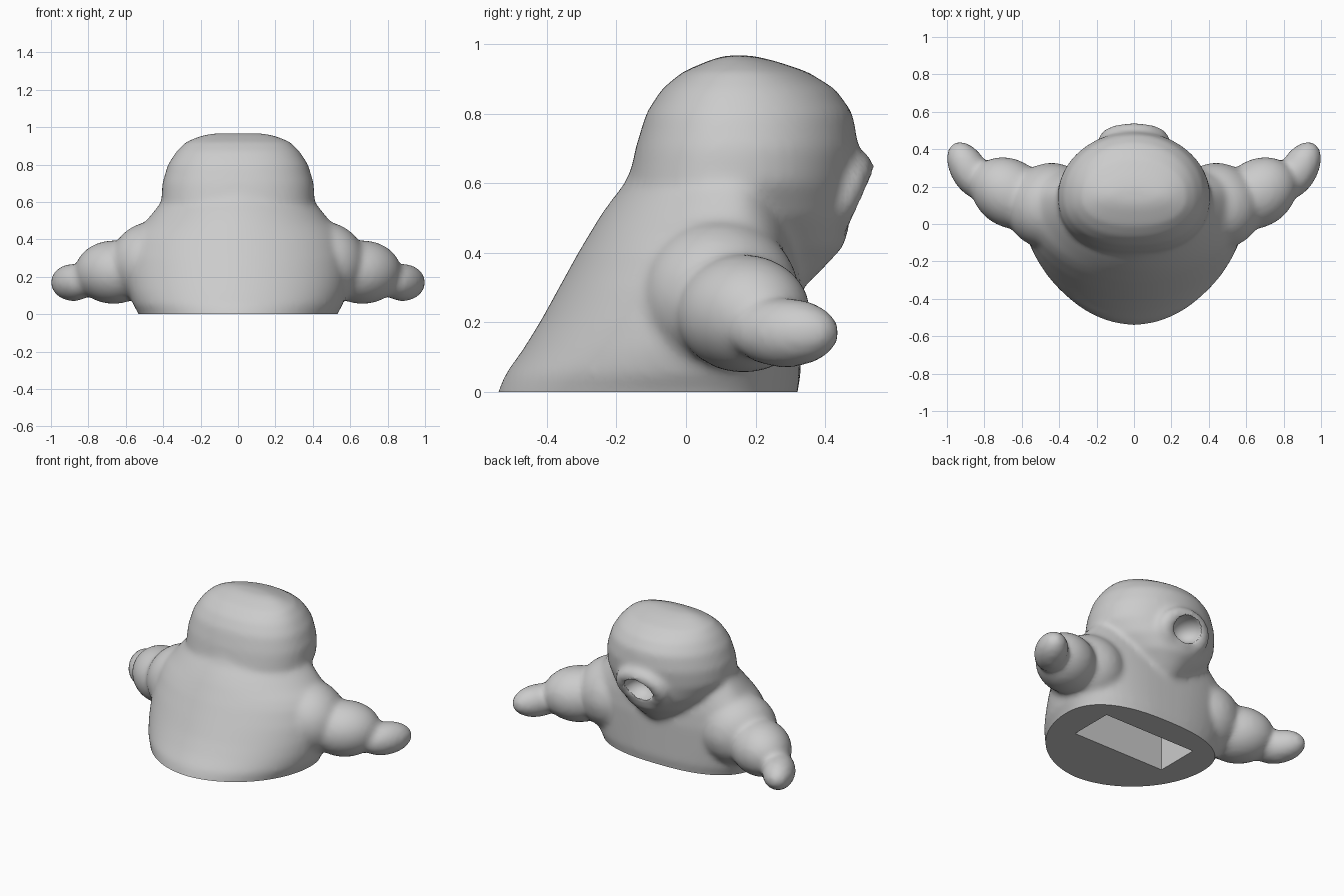
import bpy, bmesh, math
from mathutils import Matrix, Vector

old = bpy.data.objects.get("Cube")
if old:
    bpy.data.objects.remove(old, do_unlink=True)

grey = bpy.data.materials.new("plain grey")
grey.use_nodes = True
grey.diffuse_color = (0.6, 0.6, 0.6, 1)
grey.node_tree.nodes["Principled BSDF"].inputs["Base Color"].default_value = (0.6, 0.6, 0.6, 1)


def make_object(name, bm):
    bmesh.ops.recalc_face_normals(bm, faces=bm.faces)
    mesh = bpy.data.meshes.new(name)
    bm.to_mesh(mesh)
    bm.free()
    mesh.materials.append(grey)
    obj = bpy.data.objects.new(name, mesh)
    bpy.context.collection.objects.link(obj)
    return obj


def spow(v, p):
    return math.copysign(abs(v) ** p, v)


def add_loft(bm, sections, front_power, back_power, n=64):
    """Closed skin through rounded rings: height, front y, back y, half width, middle y."""
    rings = []
    for z, front, back, width, mid in sections:
        ring = []
        for i in range(n):
            a = 2 * math.pi * i / n
            c, s = math.cos(a), math.sin(a)
            p = back_power if s > 0 else front_power
            depth = back - mid if s > 0 else mid - front
            ring.append(bm.verts.new((width * spow(c, p), mid + depth * spow(s, p), z)))
        rings.append(ring)
    for lower, upper in zip(rings, rings[1:]):
        for i in range(n):
            j = (i + 1) % n
            bm.faces.new((lower[i], lower[j], upper[j], upper[i]))
    bm.faces.new(rings[0][::-1])
    bm.faces.new(rings[-1])


def add_ellipsoid(bm, centre, radii, turn=0):
    m = (Matrix.Translation(centre) @ Matrix.Rotation(turn, 4, 'Z')
         @ Matrix.Diagonal((*radii, 1)))
    bmesh.ops.create_uvsphere(bm, u_segments=40, v_segments=24, radius=1, matrix=m)


def add_ring(bm, matrix, major, minor, n=40, k=16):
    grid = []
    for i in range(n):
        a = 2 * math.pi * i / n
        row = []
        for j in range(k):
            b = 2 * math.pi * j / k
            r = major + minor * math.cos(b)
            row.append(bm.verts.new(matrix @ Vector(
                (r * math.cos(a), r * math.sin(a), minor * math.sin(b)))))
        grid.append(row)
    for i in range(n):
        for j in range(k):
            i2, j2 = (i + 1) % n, (j + 1) % k
            bm.faces.new((grid[i][j], grid[i2][j], grid[i2][j2], grid[i][j2]))


def add_box(bm, centre, size):
    m = Matrix.Translation(centre) @ Matrix.Diagonal((*size, 1))
    bmesh.ops.create_cube(bm, size=1, matrix=m)


# Body
bm = bmesh.new()
add_loft(bm, [
    (-0.10, -0.56, 0.31, 0.50, 0.0),
    (0.00, -0.54, 0.32, 0.53, 0.0),
    (0.05, -0.52, 0.33, 0.56, 0.0),
    (0.12, -0.47, 0.33, 0.58, 0.01),
    (0.20, -0.42, 0.33, 0.59, 0.03),
    (0.30, -0.365, 0.33, 0.59, 0.06),
    (0.40, -0.31, 0.32, 0.57, 0.09),
    (0.45, -0.28, 0.31, 0.54, 0.10),
    (0.50, -0.25, 0.30, 0.49, 0.11),
    (0.55, -0.215, 0.28, 0.45, 0.12),
    (0.60, -0.175, 0.26, 0.41, 0.13),
    (0.66, -0.15, 0.24, 0.38, 0.14),
], 1.05, 0.8)

# Head, narrowing to the chin
add_loft(bm, [
    (0.28, -0.15, 0.32, 0.10, 0.10),
    (0.35, -0.15, 0.39, 0.20, 0.11),
    (0.42, -0.15, 0.455, 0.28, 0.12),
    (0.50, -0.15, 0.475, 0.36, 0.13),
    (0.60, -0.165, 0.485, 0.41, 0.14),
    (0.70, -0.145, 0.495, 0.405, 0.15),
    (0.80, -0.115, 0.48, 0.375, 0.15),
    (0.87, -0.07, 0.43, 0.33, 0.15),
    (0.92, -0.01, 0.35, 0.28, 0.15),
    (0.95, 0.06, 0.26, 0.21, 0.15),
    (0.967, 0.11, 0.19, 0.14, 0.15),
], 0.88, 1.0)

# Arms: shoulder, forearm and pointed hand on each side
for side in (-1, 1):
    for centre, radii, angle in (
            ((0.455, 0.10, 0.27), (0.22, 0.235, 0.225), 45),
            ((0.665, 0.165, 0.225), (0.22, 0.18, 0.17), 34),
            ((0.88, 0.285, 0.17), (0.17, 0.10, 0.10), 60)):
        turn = math.radians(angle if side > 0 else 180 - angle)
        add_ellipsoid(bm, (side * centre[0], centre[1], centre[2]), radii, turn)

# Lips around the mouth, the upper one further out
lips = (Matrix.Translation((0, 0.455, 0.555))
        @ Matrix.Rotation(math.radians(66), 4, 'X') @ Matrix.Diagonal((1.3, 1, 1, 1)))
add_ring(bm, lips, 0.1, 0.045)
body = make_object("creature_body", bm)

# Cutters: mouth hollow, ground plane, slot under the base
bm = bmesh.new()
add_ellipsoid(bm, (0, 0.50, 0.555), (0.10, 0.11, 0.08))
mouth_cutter = make_object("mouth_cutter", bm)
bm = bmesh.new()
add_box(bm, (0, 0, -0.25), (3, 3, 0.5))
ground_cutter = make_object("ground_cutter", bm)
bm = bmesh.new()
add_box(bm, (0, 0, 0.1), (0.67, 0.29, 0.4))
slot_cutter = make_object("slot_cutter", bm)


def cut(cutter):
    cutter.hide_render = True
    mod = body.modifiers.new(cutter.name, 'BOOLEAN')
    mod.operation = 'DIFFERENCE'
    mod.solver = 'EXACT'
    mod.object = cutter


# Fuse the parts, soften the joins, then cut
fuse = body.modifiers.new("fuse", 'REMESH')
fuse.mode = 'VOXEL'
fuse.voxel_size = 0.018
cut(mouth_cutter)
soften = body.modifiers.new("soften", 'SMOOTH')
soften.factor = 0.5
soften.iterations = 8
cut(ground_cutter)
cut(slot_cutter)

bpy.ops.object.select_all(action='DESELECT')
body.select_set(True)
bpy.context.view_layer.objects.active = body
bpy.ops.object.convert(target='MESH')
for cutter in (mouth_cutter, ground_cutter, slot_cutter):
    bpy.data.objects.remove(cutter, do_unlink=True)
bpy.ops.object.shade_smooth_by_angle(angle=math.radians(40))
